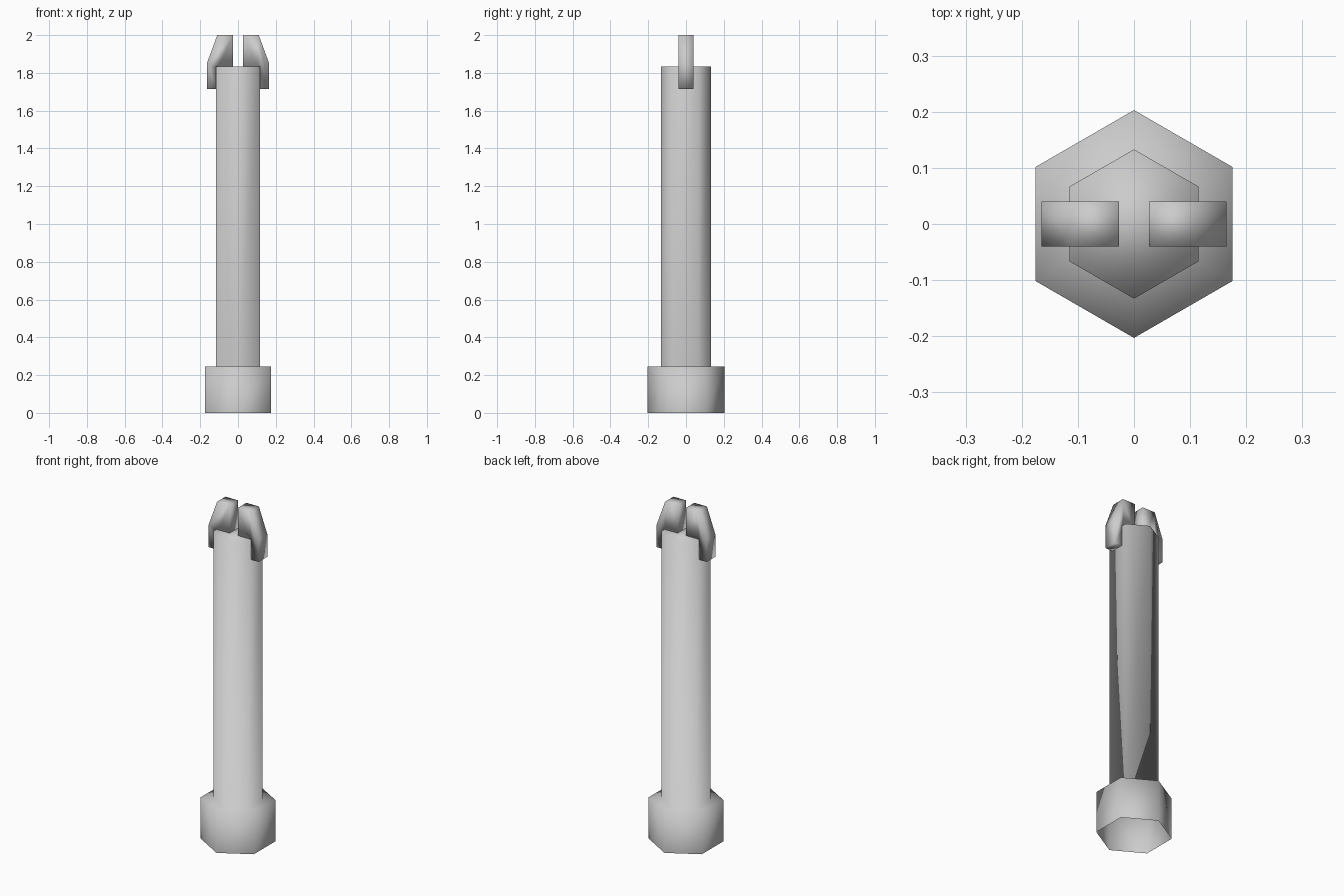
import bpy, math

if "Cube" in bpy.data.objects:
    bpy.data.objects.remove(bpy.data.objects["Cube"])


def make_object(name, verts, faces):
    mesh = bpy.data.meshes.new(name)
    mesh.from_pydata(verts, [], faces)
    mesh.update()
    for p in mesh.polygons:
        p.use_smooth = True
    obj = bpy.data.objects.new(name, mesh)
    bpy.context.collection.objects.link(obj)
    return obj


# Hexagonal foot and shaft as one stepped skin, open underneath
SIDES = 6
rings = [(0.203, 0.0), (0.203, 0.245), (0.133, 0.245), (0.133, 1.835)]
verts = []
for r, z in rings:
    for i in range(SIDES):
        a = math.pi / 2 + i * math.tau / SIDES
        verts.append((r * math.cos(a), r * math.sin(a), z))
faces = []
for k in range(len(rings) - 1):
    for i in range(SIDES):
        j = (i + 1) % SIDES
        b, t = k * SIDES, (k + 1) * SIDES
        faces.append((b + i, b + j, t + j, t + i))
top = (len(rings) - 1) * SIDES
faces.append(tuple(range(top, top + SIDES)))
make_object("shaft_with_foot", verts, faces)

# Pair of snap prongs: bevelled profile (x, z) extruded along y, mirrored in x
profile = [(0.027, 1.82), (0.108, 1.82), (0.108, 1.715), (0.165, 1.715),
           (0.165, 1.85), (0.11, 2.0), (0.027, 2.0)]
n = len(profile)
verts = [(x, y, z) for y in (-0.04, 0.04) for x, z in profile]
faces = [tuple(range(n)), tuple(reversed(range(n, 2 * n)))]
faces += [((i + 1) % n, i, n + i, n + (i + 1) % n) for i in range(n)]
prongs = make_object("snap_prongs", verts, faces)
mirror = prongs.modifiers.new("mirror", 'MIRROR')
mirror.use_axis[0] = True
mirror.use_mirror_merge = False
